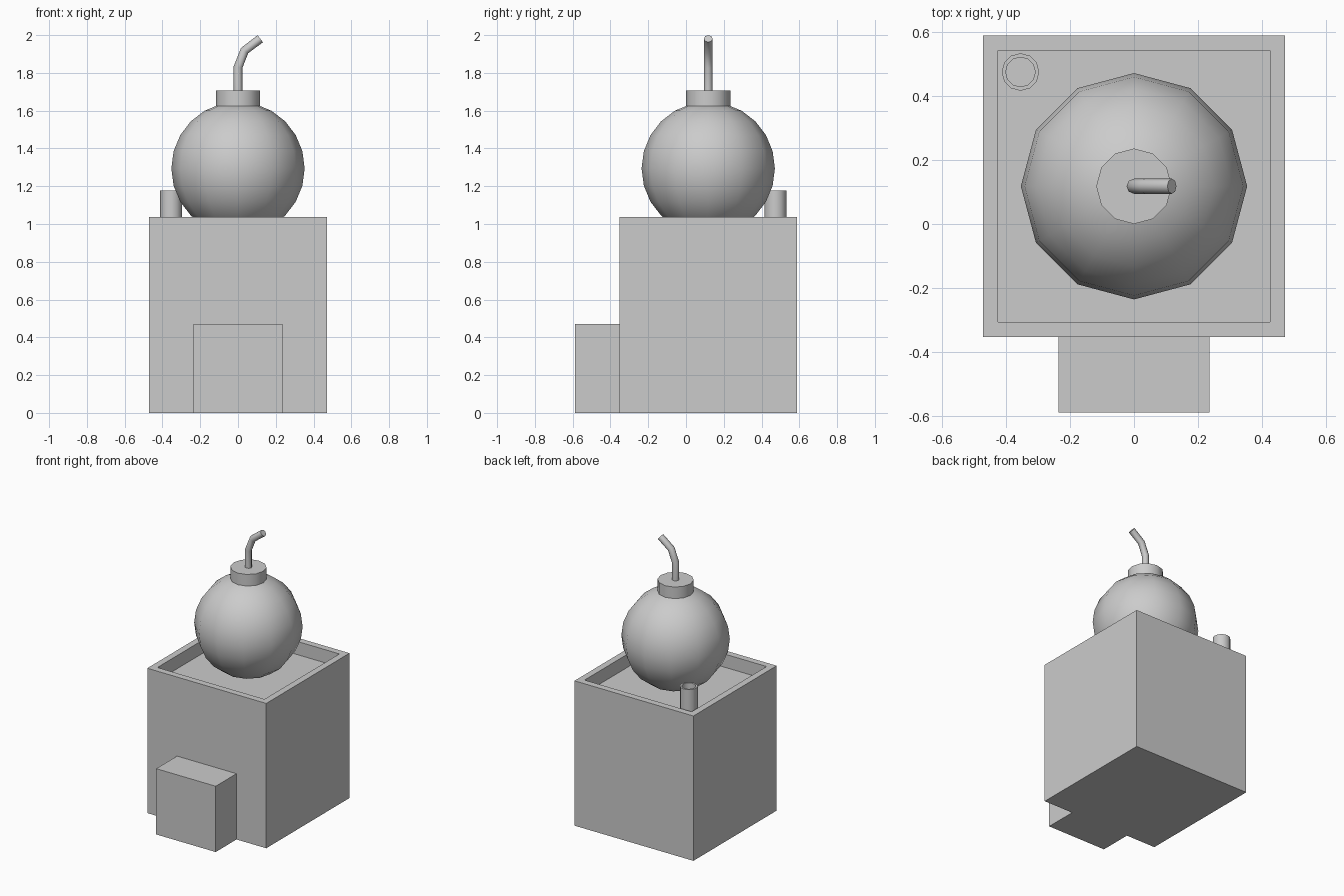
import bpy, bmesh, math

if "Cube" in bpy.data.objects:
    bpy.data.objects.remove(bpy.data.objects["Cube"])

U = 2 / 17          # modelling module
CY = 0.1177         # centre line of the main block


def box(name, x, y, z):
    """Box from (min, max) pairs."""
    bpy.ops.mesh.primitive_cube_add(
        size=1, location=[(a + b) / 2 for a, b in (x, y, z)])
    ob = bpy.context.object
    ob.name = name
    ob.scale = [b - a for a, b in (x, y, z)]
    bpy.ops.object.transform_apply(location=True, rotation=False, scale=True)
    return ob


def sink_top(ob, rim, depth):
    """Inset the upper face and push it down to leave a raised rim."""
    bm = bmesh.new()
    bm.from_mesh(ob.data)
    bm.normal_update()
    top = max(bm.faces, key=lambda f: f.normal.z * 10 + f.calc_center_median().z)
    bmesh.ops.inset_region(bm, faces=[top], thickness=rim, use_even_offset=True)
    # duplicate the inner face as the floor of the recess
    res = bmesh.ops.extrude_discrete_faces(bm, faces=[top])
    for v in res["faces"][0].verts:
        v.co.z -= depth
    bm.to_mesh(ob.data)
    bm.free()


def cylinder(name, r, x, y, z0, z1, sides):
    bpy.ops.mesh.primitive_cylinder_add(
        vertices=sides, radius=r, depth=z1 - z0, location=(x, y, (z0 + z1) / 2))
    ob = bpy.context.object
    ob.name = name
    return ob


def smooth(ob, degrees=40):
    bpy.ops.object.select_all(action='DESELECT')
    ob.select_set(True)
    bpy.context.view_layer.objects.active = ob
    bpy.ops.object.shade_smooth_by_angle(angle=math.radians(degrees))


# Building with a sunken roof, and the entrance block in front
building = box("building", (-4 * U, 4 * U), (CY - 4 * U, CY + 4 * U), (0, 1.036))
sink_top(building, 0.4 * U, 0.8 * U)
box("entrance", (-2 * U, 2 * U), (-5 * U, CY - 4 * U), (0, 4 * U))

# Hollow chimney in the back corner of the roof
chimney = cylinder("chimney", 0.0585, -0.354, 0.474, 8 * U, 10 * U, 12)
sink_top(chimney, 0.012, 1.5 * U)
smooth(chimney)

# Round bomb resting on the roof
bpy.ops.mesh.primitive_uv_sphere_add(
    segments=12, ring_count=12, radius=3 * U, location=(0, CY, 11 * U))
bomb = bpy.context.object
bomb.name = "bomb_body"
smooth(bomb)

# Collar
smooth(cylinder("bomb_collar", U, 0, CY, 1.60, 1.707, 12))

# Bent fuse swept along a path
path = [(0, 1.69), (0, 1.83), (0.035, 1.918), (0.118, 1.981)]
curve = bpy.data.curves.new("fuse", 'CURVE')
curve.dimensions = '3D'
curve.bevel_depth = 0.0235
curve.bevel_resolution = 2
curve.use_fill_caps = True
spline = curve.splines.new('POLY')
spline.points.add(len(path) - 1)
for p, (x, z) in zip(spline.points, path):
    p.co = (x, CY, z, 1)
fuse = bpy.data.objects.new("fuse", curve)
bpy.context.collection.objects.link(fuse)
bpy.ops.object.select_all(action='DESELECT')
fuse.select_set(True)
bpy.context.view_layer.objects.active = fuse
bpy.ops.object.convert(target='MESH')
smooth(bpy.context.object, 50)
